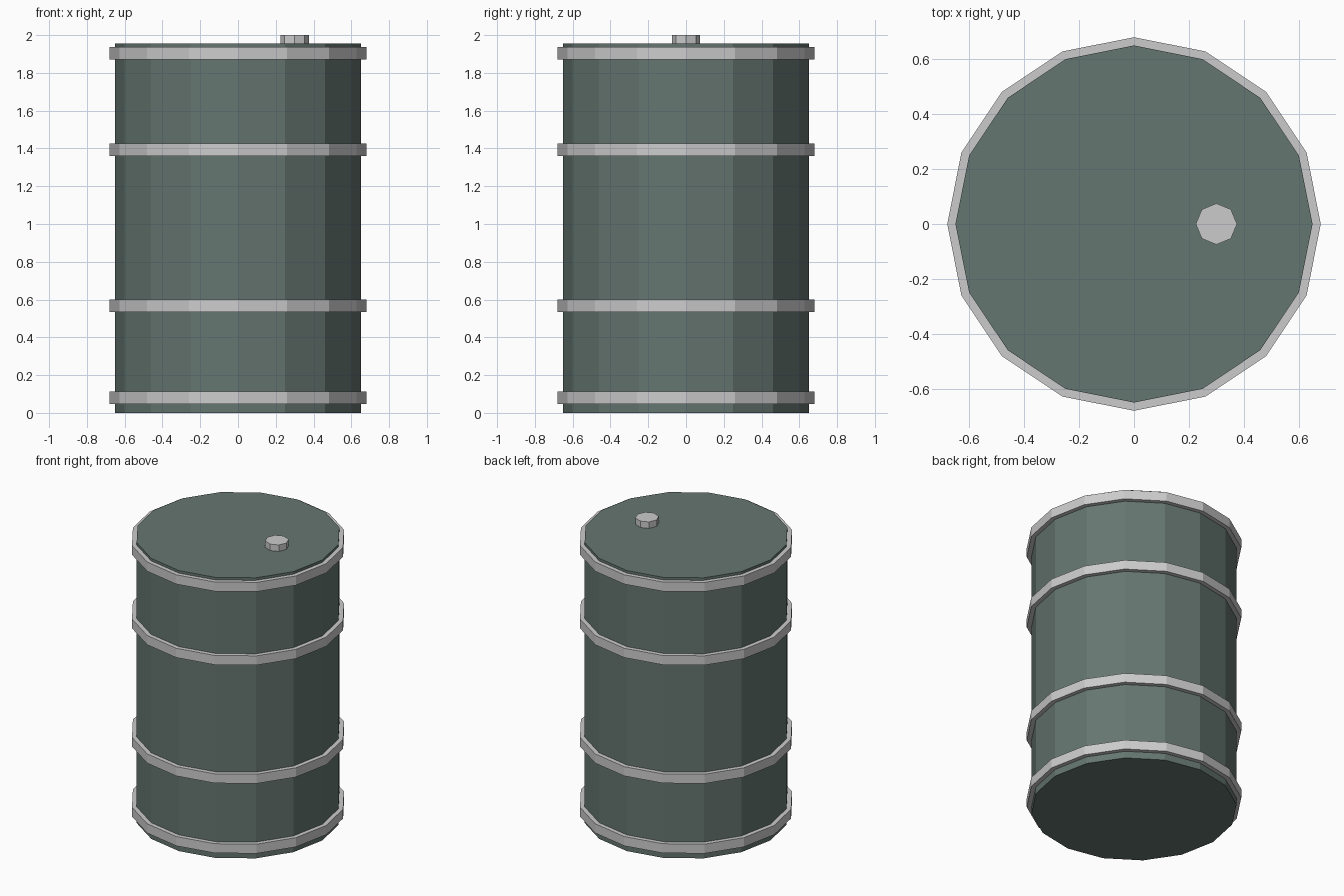
import bpy, bmesh, math

if "Cube" in bpy.data.objects:
    bpy.data.objects.remove(bpy.data.objects["Cube"])

SIDES = 16
BODY_R, HOOP_R = 0.65, 0.68
BODY_TOP = 1.955

green = bpy.data.materials.new("drab_green")
green.diffuse_color = (0.13, 0.18, 0.16, 1)
green.use_nodes = True
green.node_tree.nodes["Principled BSDF"].inputs["Base Color"].default_value = green.diffuse_color
steel = bpy.data.materials.new("pale_steel")
steel.diffuse_color = (0.6, 0.63, 0.6, 1)
steel.use_nodes = True
steel.node_tree.nodes["Principled BSDF"].inputs["Base Color"].default_value = steel.diffuse_color


def cylinder(name, sides, radius, z0, z1, mat, x=0.0):
    bpy.ops.mesh.primitive_cylinder_add(
        vertices=sides, radius=radius, depth=z1 - z0, location=(x, 0, (z0 + z1) / 2))
    ob = bpy.context.object
    ob.name = name
    ob.data.materials.append(mat)
    return ob


def hoop(name, z0, z1):
    # Rectangular section swept round the drum, inner edge sunk into the wall
    inner = BODY_R - 0.01
    profile = [(inner, z0), (HOOP_R, z0), (HOOP_R, z1), (inner, z1)]
    bm = bmesh.new()
    rings = []
    for i in range(SIDES):
        a = 2 * math.pi * i / SIDES
        rings.append([bm.verts.new((r * math.cos(a), r * math.sin(a), z)) for r, z in profile])
    for i in range(SIDES):
        a, b = rings[i], rings[(i + 1) % SIDES]
        for j in range(4):
            k = (j + 1) % 4
            bm.faces.new((a[j], b[j], b[k], a[k]))
    bmesh.ops.recalc_face_normals(bm, faces=bm.faces)
    mesh = bpy.data.meshes.new(name)
    bm.to_mesh(mesh)
    bm.free()
    mesh.materials.append(steel)
    bpy.context.collection.objects.link(bpy.data.objects.new(name, mesh))


# Drum body
cylinder("drum_body", SIDES, BODY_R, 0, BODY_TOP, green)

# Four hoops, bottom to top
for name, z0 in (("bottom_hoop", 0.048), ("lower_hoop", 0.535),
                 ("upper_hoop", 1.36), ("top_hoop", 1.872)):
    hoop(name, z0, z0 + 0.065)

# Filler cap on the lid
cylinder("filler_cap", 8, 0.075, BODY_TOP - 0.02, 2.0, steel, x=0.3)
